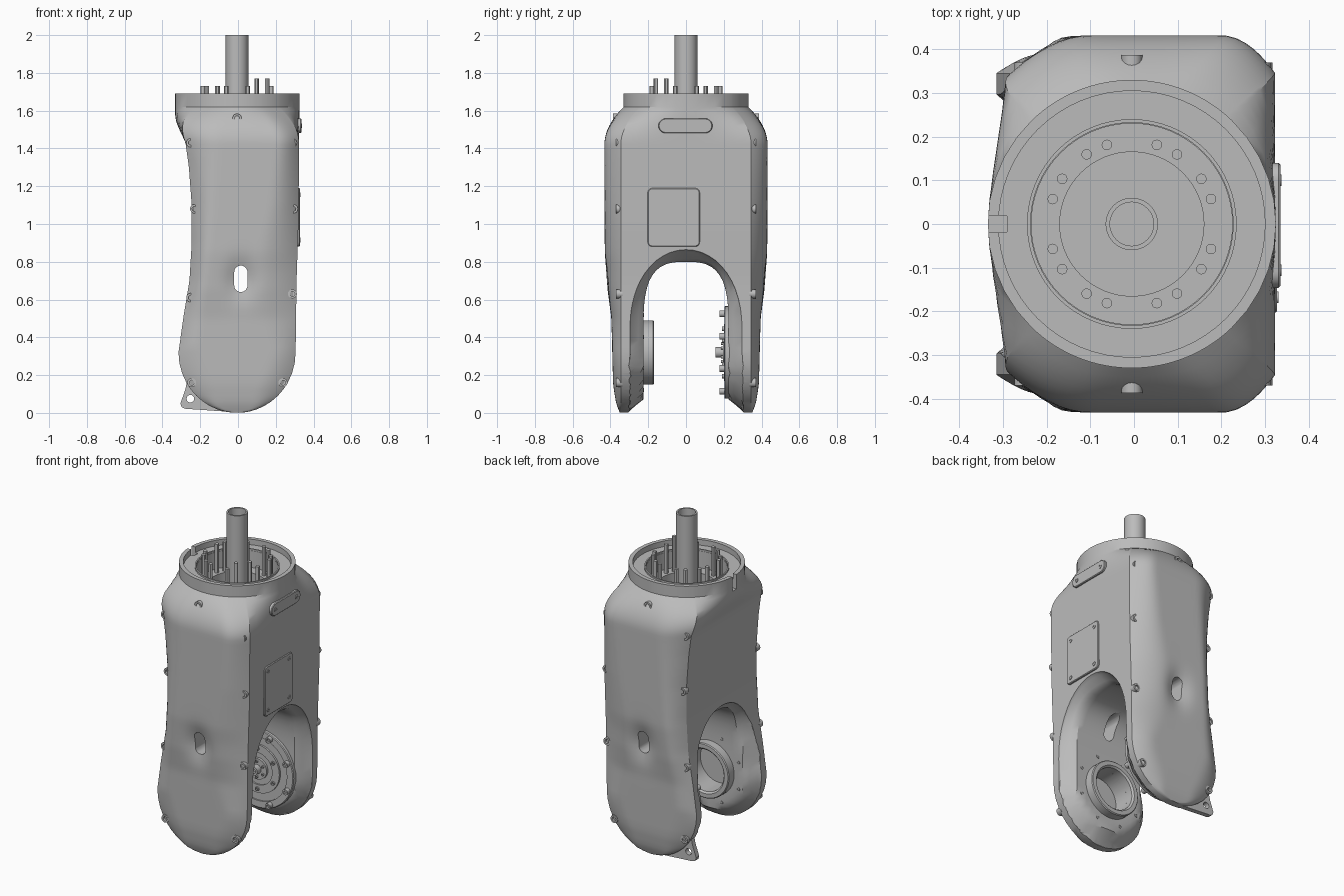
import bpy, bmesh
from math import sin, cos, pi, radians, hypot, sqrt, exp
from mathutils import Vector

cube = bpy.data.objects.get("Cube")
if cube:
    bpy.data.objects.remove(cube, do_unlink=True)

grey = bpy.data.materials.new("satin_grey")
grey.use_nodes = True
grey.diffuse_color = (0.5, 0.5, 0.5, 1)
grey.node_tree.nodes["Principled BSDF"].inputs["Base Color"].default_value = (0.5, 0.5, 0.5, 1)


# ---------- helpers ----------
def clamp(t):
    return max(0.0, min(1.0, t))


def interp(table, z):
    """Piecewise linear lookup in ascending (z, value) pairs."""
    for (za, a), (zb, b) in zip(table, table[1:]):
        if z <= zb:
            return a + (b - a) * clamp((z - za) / (zb - za))
    return table[-1][1]


def shade(ob):
    bpy.ops.object.select_all(action='DESELECT')
    ob.select_set(True)
    bpy.context.view_layer.objects.active = ob
    bpy.ops.object.shade_smooth_by_angle(angle=radians(30))


def loft(name, rings, closed=False):
    """Skin equal-length rings; cap the ends unless the loft closes on itself."""
    bm = bmesh.new()
    loops = [[bm.verts.new(p) for p in ring] for ring in rings]
    pairs = list(zip(loops, loops[1:])) + ([(loops[-1], loops[0])] if closed else [])
    n = len(loops[0])
    for a, b in pairs:
        for i in range(n):
            j = (i + 1) % n
            bm.faces.new((a[i], a[j], b[j], b[i]))
    if not closed:
        bm.faces.new(loops[0])
        bm.faces.new(loops[-1])
    bmesh.ops.recalc_face_normals(bm, faces=bm.faces[:])
    mesh = bpy.data.meshes.new(name)
    bm.to_mesh(mesh)
    bm.free()
    mesh.materials.append(grey)
    ob = bpy.data.objects.new(name, mesh)
    bpy.context.collection.objects.link(ob)
    shade(ob)
    return ob


def lathe(name, profile, loc, axis=(0, 0, 1), seg=32, closed=False):
    """Turn (radius, height) pairs round an axis through loc."""
    q = Vector((0, 0, 1)).rotation_difference(Vector(axis))
    rings = [[Vector(loc) + q @ Vector((r * cos(2 * pi * i / seg), r * sin(2 * pi * i / seg), h))
              for i in range(seg)] for r, h in profile]
    return loft(name, rings, closed)


def rounded(hw, hh, r, steps=6):
    """Rounded rectangle outline around the origin."""
    return [(sx * (hw - r) + r * cos(a), sy * (hh - r) + r * sin(a))
            for k, (sx, sy) in enumerate(((1, 1), (-1, 1), (-1, -1), (1, -1)))
            for a in [(k + i / steps) * pi / 2 for i in range(steps + 1)]]


def cut(ob, cutters):
    """Subtract cutters, keep the result as plain mesh."""
    for c in cutters:
        mod = ob.modifiers.new("cut", 'BOOLEAN')
        mod.operation, mod.solver, mod.object = 'DIFFERENCE', 'EXACT', c
    deps = bpy.context.evaluated_depsgraph_get()
    mesh = bpy.data.meshes.new_from_object(ob.evaluated_get(deps))
    ob.modifiers.clear()
    ob.data = mesh
    for c in cutters:
        bpy.data.objects.remove(c, do_unlink=True)
    shade(ob)


# ---------- housing shape rules ----------
AXLE = 0.32
LEFT = [(0.32, -0.315), (0.5, -0.29), (0.7, -0.257), (0.9, -0.245), (1.1, -0.245),
        (1.3, -0.26), (1.43, -0.278), (1.55, -0.325), (1.62, -0.335)]
RIGHT = [(0.32, 0.305), (0.7, 0.31), (1.0, 0.32), (1.62, 0.325)]
DEPTH = [(0, 0.35), (0.05, 0.37), (0.15, 0.386), (0.5, 0.395), (0.65, 0.415), (0.85, 0.43), (1.42, 0.432)]
FLAT_LEFT = [(0.1, -0.1), (0.35, -0.2), (0.8, -0.15), (1.4, -0.1)]
FLAT_RIGHT = [(0.1, 0.08), (0.3, 0.18), (0.5, 0.1), (0.75, 0.08), (1.1, 0.16), (1.42, 0.2)]
SEAM = 0.345


def sides(z):
    if z < AXLE:
        half = 0.31 * sqrt(max(0, 1 - ((AXLE - z) / AXLE) ** 2))
        return -0.005 - half, -0.005 + half
    return interp(LEFT, z), interp(RIGHT, z)


def cover_y(x, z, x0, x1):
    fl = max(interp(FLAT_LEFT, z), x0 + 0.02)
    fr = min(interp(FLAT_RIGHT, z), x1 - 0.02)
    t = clamp(min((x - x0) / (fl - x0), (x1 - x) / (x1 - fr)))
    dish = 0.035 * exp(-((x - 0.015) / 0.07) ** 2 - ((z - 0.7) / 0.1) ** 2)
    return SEAM + (interp(DEPTH, z) - SEAM) * (1 - (1 - t) ** 2) - dish


def housing_ring(z):
    x0, x1 = sides(z)
    f = clamp((z - 1.42) / 0.2) ** 2
    n, m, corner = 10, 32, radians(46)
    pts = []
    for s in (1, -1):
        xa, xb = (x1, x0) if s > 0 else (x0, x1)
        turn = 0 if s > 0 else pi
        for i in range(n):
            u = 2 * i / n - 1
            pts.append((xa, s * u * SEAM, turn + u * corner))
        for j in range(m):
            x = xa + (xb - xa) * (0.5 - 0.5 * cos(pi * j / m))
            pts.append((x, s * cover_y(x, z, x0, x1), turn + corner + (pi - 2 * corner) * j / m))
    return [(x + (0.33 * cos(a) - 0.005 - x) * f, y + (0.33 * sin(a) - y) * f, z) for x, y, a in pts]


levels = [AXLE * (1 - cos(radians(a))) for a in (5, 12, 20, 28, 36, 44, 52, 60, 70, 80)]
levels += [AXLE + 0.0275 * i for i in range(40)] + [1.42 + 0.02 * i for i in range(11)] + [1.69]
housing = loft("housing", [housing_ring(z) for z in levels])


# ---------- arch between the legs, flared towards the rims ----------
def arch_station(x):
    def edge(z):
        x0, x1 = sides(max(z, AXLE))
        d = min(x - x0, x1 - x) if z > AXLE else 0.31 - hypot(x + 0.005, z - AXLE)
        return clamp(1 - d / 0.06)
    e = edge(0.75)
    top, start, p = 0.80 + 0.07 * e, 0.45, 3 - e
    zs = [-0.1 + i * 0.55 / 16 for i in range(17)]
    zs += [start + (top - start) * sin(pi / 2 * i / 12) for i in range(1, 12)]
    half = [((0.225 + 0.08 * edge(z)) * (1 - clamp((z - start) / (top - start)) ** p) ** (1 / p), z) for z in zs]
    return [(x, y, z) for y, z in half] + [(x, 0, top)] + [(x, -y, z) for y, z in reversed(half)]


arch = loft("arch_cutter", [arch_station(0.42 * sin(pi / 2 * i / 16)) for i in range(-16, 17)])
slot = loft("slot_cutter", [[(0.015 + a, y, 0.71 + b) for a, b in rounded(0.035, 0.07, 0.0349)] for y in (-0.6, 0.6)])
well = lathe("well_cutter", [(0.165, 1.38), (0.165, 1.55), (0.23, 1.55), (0.23, 1.655), (0.305, 1.655), (0.305, 1.8)],
             (-0.005, 0, 0), seg=64)
notch = loft("notch_cutter", [[(-0.315 + a, b, z) for a, b in rounded(0.025, 0.02, 0.005)] for z in (1.6, 1.8)])
bore = lathe("bore_cutter", [(0.13, 0), (0.13, 0.2)], (-0.005, -0.32, AXLE), (0, 1, 0), 48)
cut(housing, [arch, slot, well, notch, bore])

# ---------- top: hollow shaft, ledge ring and rods ----------
lathe("hollow_shaft", [(0.06, 1.3), (0.06, 2.0), (0.05, 2.0), (0.05, 1.3)], (-0.005, 0, 0), seg=40, closed=True)
lathe("ledge_ring", [(0.232, 1.6), (0.232, 1.665), (0.24, 1.665), (0.24, 1.6)], (-0.005, 0, 0), seg=64, closed=True)
for quarter in range(4):
    for deg in (17.5, 33, 57, 72.5):
        a = radians(deg + 90 * quarter)
        tall = quarter == 3 and 30 < deg < 60
        lathe("rod", [(0.012, 1.5), (0.012, 1.77 if tall else 1.73)],
              (-0.005 + 0.19 * cos(a), 0.19 * sin(a), 0), seg=12)

# ---------- cover screws on both faces ----------
HEAD = [(0.024, 0), (0.024, 0.035), (0.013, 0.035), (0.013, 0.02)]
spots = [(-0.25, 1.43), (0.288, 1.43), (-0.23, 1.08), (0.293, 1.08), (-0.25, 0.61),
         (0.288, 0.63), (-0.245, 0.16), (0.238, 0.16), (-0.005, 1.56)]
for s in (-1, 1):
    for x, z in spots:
        lathe("cover_screw", HEAD, (x, s * (0.352 if z > 1.5 else 0.335), z), (0, s, 0), 16)


# ---------- side plates ----------
def side_plate(name, y0, z0, hw, hh, r, back, front, screws):
    loft(name, [[(x, y0 + a, z0 + b) for a, b in rounded(hw - i, hh - i, r - i)]
                for x, i in ((back, 0), (front - 0.004, 0), (front, 0.004))])
    for y, z in screws:
        lathe("plate_screw", [(0.013, -0.01), (0.013, 0.003), (0.007, 0.003), (0.007, 0)],
              (front, y0 + y, z0 + z), (1, 0, 0), 16)


side_plate("access_plate", -0.065, 1.035, 0.138, 0.155, 0.025, 0.31, 0.328,
           [(sy * 0.103, sz * 0.12) for sy in (-1, 1) for sz in (-1, 1)])
side_plate("slot_plate", -0.003, 1.52, 0.143, 0.039, 0.038, 0.29, 0.335, [(-0.103, 0), (0.103, 0)])

# ---------- bearing ring on the front leg ----------
hub = (-0.005, 0, AXLE)
lathe("bearing_ring", [(0.17, -0.24), (0.17, -0.175), (0.165, -0.17), (0.14, -0.17), (0.13, -0.18), (0.13, -0.24)],
      hub, (0, 1, 0), 56, closed=True)
for i in range(8):
    a = 2 * pi * (i + 0.5) / 8
    lathe("boss_screw", [(0.011, -0.24), (0.011, -0.222), (0.006, -0.222), (0.006, -0.23)],
          (hub[0] + 0.215 * cos(a), 0, AXLE + 0.215 * sin(a)), (0, 1, 0), 12)

# ---------- drive flange on the back leg ----------
lathe("drive_flange", [(0.245, -0.24), (0.245, -0.207), (0.24, -0.203), (0.2, -0.203), (0.2, -0.212), (0.15, -0.212),
                       (0.15, -0.2), (0.1, -0.2), (0.1, -0.21), (0.065, -0.21), (0.065, -0.195), (0.028, -0.195),
                       (0.028, -0.157), (0.015, -0.157), (0.015, -0.18)], hub, (0, -1, 0), 56)
for count, radius, size, tip in ((8, 0.222, 0.018, 0.177), (6, 0.125, 0.012, 0.19), (6, 0.048, 0.008, 0.185)):
    for i in range(count):
        a = 2 * pi * (i + 0.5) / count
        lathe("flange_bolt", [(size, -0.215), (size, -tip), (size / 2, -tip), (size / 2, -tip - 0.01)],
              (hub[0] + radius * cos(a), 0, AXLE + radius * sin(a)), (0, -1, 0), 14)

# ---------- lug at the foot of the back leg ----------
outline = [(-0.262, 0.2), (-0.28, 0.12), (-0.305, 0.05), (-0.298, 0.03), (-0.28, 0.022), (-0.02, 0.004), (-0.1, 0.15)]
lug = loft("foot_lug", [[(x, y, z) for x, z in outline] for y in (0.305, 0.335)])
cut(lug, [lathe("lug_cutter", [(0.02, 0.2), (0.02, 0.5)], (-0.252, 0, 0.075), (0, 1, 0), 20)])
